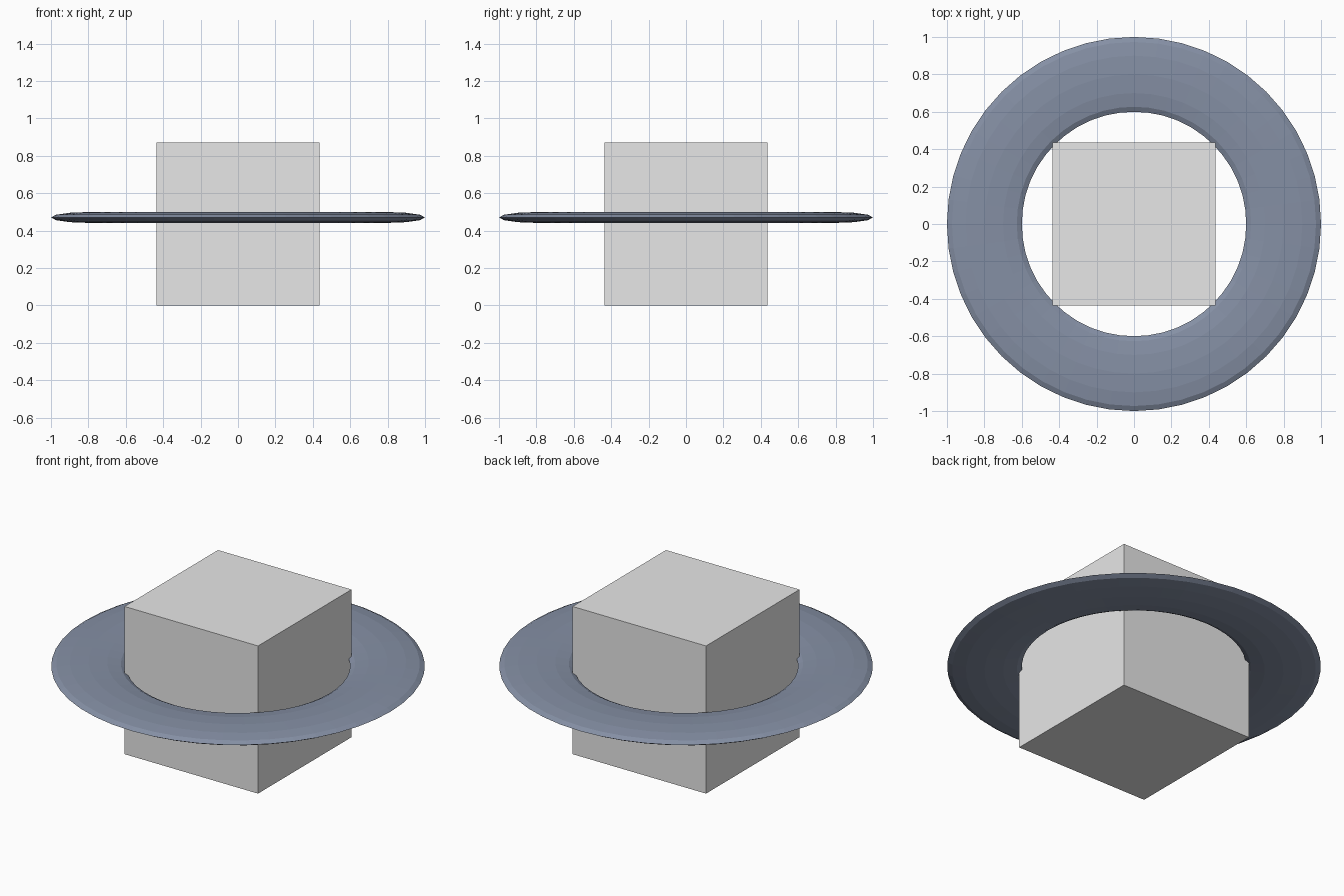
import bpy

if "Cube" in bpy.data.objects:
    bpy.data.objects.remove(bpy.data.objects["Cube"])


def material(name, color):
    mat = bpy.data.materials.new(name)
    mat.diffuse_color = (*color, 1.0)
    mat.use_nodes = True
    mat.node_tree.nodes["Principled BSDF"].inputs["Base Color"].default_value = mat.diffuse_color
    return mat


def finish(name, mat):
    obj = bpy.context.object
    obj.name = name
    obj.data.materials.append(mat)
    return obj


light_grey = material("light grey", (0.8, 0.8, 0.8))
slate_blue = material("slate blue", (0.235, 0.278, 0.375))

# Central cube standing on the ground
SIZE = 0.872
bpy.ops.mesh.primitive_cube_add(size=SIZE, location=(0, 0, SIZE / 2))
finish("cube_body", light_grey)

# Flattened ring around the cube, slightly above its middle
bpy.ops.mesh.primitive_torus_add(
    major_radius=0.8, minor_radius=0.2,
    major_segments=48, minor_segments=12,
    location=(0, 0, 0.47))
ring = finish("flat_ring", slate_blue)
ring.scale.z = 0.145
bpy.ops.object.transform_apply(location=False, rotation=False, scale=True)
